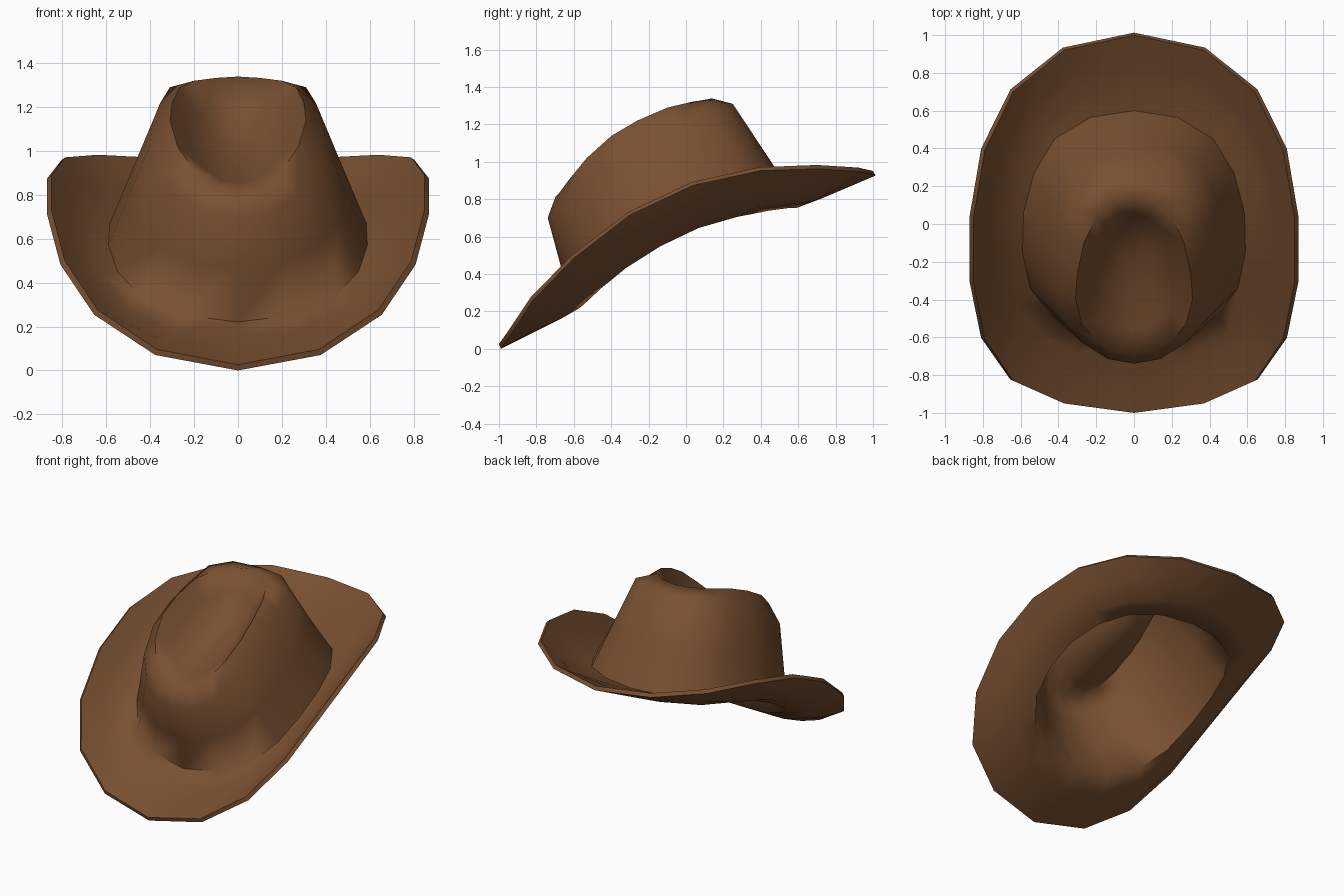
import bpy, bmesh, math
from mathutils import Vector

if "Cube" in bpy.data.objects:
    bpy.data.objects.remove(bpy.data.objects["Cube"])

T = math.radians(25)  # backward tilt of the crown


def tilt(x, v, w):
    """Crown coordinates (v along the hat, w up through the crown) to world."""
    return Vector((x, v * math.cos(T) - w * math.sin(T), v * math.sin(T) + w * math.cos(T)))


def half(xs, ys, zs, fn=lambda *p: Vector(p)):
    return [fn(*p) for p in zip(xs, ys, zs)]


# Half loops, running from the front centre to the back centre
edge = half((0, .37, .64, .79, .85, .85, .79, .64, .37, 0),
            (-1, -.95, -.83, -.61, -.31, .03, .39, .70, .92, 1),
            (.025, .095, .275, .50, .73, .89, .97, .982, .968, .95))
base = half((0, .25, .44, .55, .59, .585, .53, .42, .23, 0),
            (-.61, -.57, -.48, -.34, -.15, .06, .27, .45, .565, .60),
            (.22, .25, .335, .45, .57, .67, .73, .765, .78, .78))
shoulder = half((0, .14, .27, .36, .40, .39, .355, .31, .19, 0),
                (-.374, -.345, -.24, -.10, .10, .30, .48, .65, .75, .78),
                (.947, .95, .98, 1.04, 1.09, 1.11, 1.12, 1.12, 1.10, 1.08), tilt)
rx = (0, .10, .20, .275, .31, .30, .265, .20, .10, 0)
rv = (-.29, -.265, -.177, -.05, .12, .28, .455, .585, .665, .69)
rw = (1.03, 1.04, 1.087, 1.148, 1.20, 1.215, 1.21, 1.183, 1.16, 1.155)
rim = half(rx, rv, rw, tilt)


def dent(s, drop):
    """Rim loop shrunk and sunk to make the crease in the crown."""
    return [tilt(x * s, .22 + (v - .22) * s, w * (1 - drop) + .99 * drop)
            for x, v, w in zip(rx, rv, rw)]


def between(a, b, t, sag=0.0):
    return [p.lerp(q, t) - Vector((0, 0, sag * min(1, p.x * 1.6))) for p, q in zip(a, b)]


loops = [edge, between(edge, base, .35, .035), between(edge, base, .7, .035), base,
         between(base, shoulder, .5), shoulder, rim, dent(.72, .5), dent(.38, .95)]

# One felt sheet: brim, crown wall and creased top
bm = bmesh.new()
rings = []
for loop in loops:
    full = loop + [Vector((-p.x, p.y, p.z)) for p in reversed(loop[1:-1])]
    rings.append([bm.verts.new(p) for p in full])
n = len(rings[0])
for a, b in zip(rings, rings[1:]):
    for i in range(n):
        j = (i + 1) % n
        bm.faces.new((a[i], a[j], b[j], b[i]))
centre = bm.verts.new(tilt(0, .22, .985))
for i in range(n):
    bm.faces.new((rings[-1][i], rings[-1][(i + 1) % n], centre))
mesh = bpy.data.meshes.new("hat")
bm.to_mesh(mesh)
bm.free()

felt = bpy.data.materials.new("brown felt")
felt.diffuse_color = (.19, .08, .03, 1)
felt.use_nodes = True
felt.node_tree.nodes["Principled BSDF"].inputs["Base Color"].default_value = felt.diffuse_color
mesh.materials.append(felt)
hat = bpy.data.objects.new("hat", mesh)
bpy.context.collection.objects.link(hat)
bpy.context.view_layer.objects.active = hat
hat.select_set(True)

# Felt thickness
sol = hat.modifiers.new("thickness", 'SOLIDIFY')
sol.thickness = .028
sol.offset = -1
bpy.ops.object.modifier_apply(modifier=sol.name)
bpy.ops.object.shade_smooth_by_angle(angle=math.radians(75))

# Stand on the ground
low = min(v.co.z for v in mesh.vertices)
for v in mesh.vertices:
    v.co.z -= low
